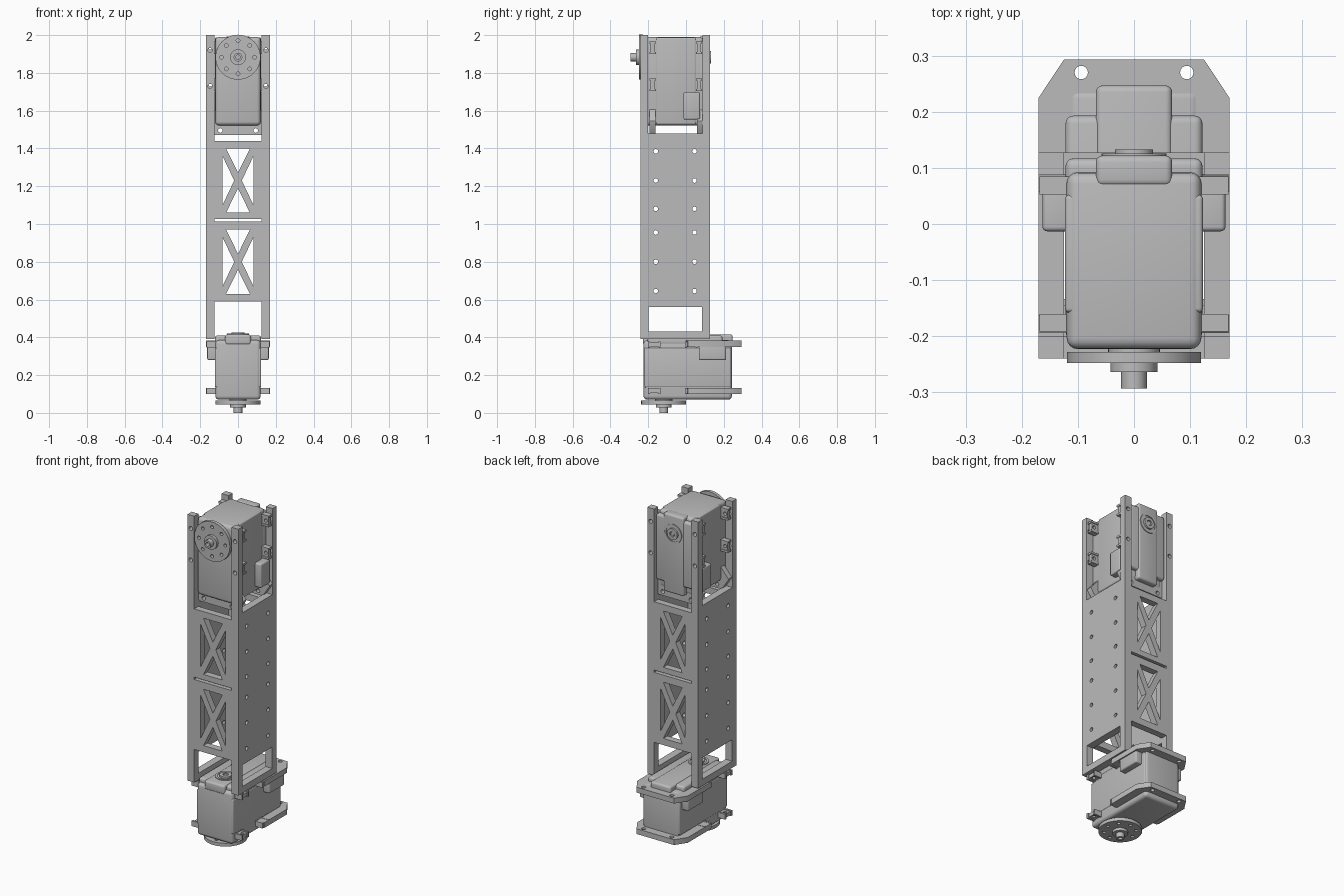
import bpy
import bmesh
from math import cos, sin, pi, radians
from mathutils import Matrix, Vector

if "Cube" in bpy.data.objects:
    bpy.data.objects.remove(bpy.data.objects["Cube"])

GREY = (0.5, 0.5, 0.5, 1)
mat = bpy.data.materials.new("plain grey")
mat.use_nodes = True
mat.diffuse_color = GREY
mat.node_tree.nodes["Principled BSDF"].inputs["Base Color"].default_value = GREY

# Plane orientations for flat plates: (u, v, thickness) to (x, y, z)
FLAT = Matrix.Identity(4)
FRONT = Matrix.Rotation(radians(90), 4, "X")
SIDE = Matrix(((0, 0, 1, 0), (1, 0, 0, 0), (0, 1, 0, 0), (0, 0, 0, 1)))


def finish(name, mesh, matrix):
    mesh.transform(matrix)
    mesh.materials.clear()
    mesh.materials.append(mat)
    ob = bpy.data.objects.new(name, mesh)
    bpy.context.collection.objects.link(ob)
    bpy.ops.object.select_all(action="DESELECT")
    ob.select_set(True)
    bpy.context.view_layer.objects.active = ob
    bpy.ops.object.shade_smooth_by_angle(angle=radians(35))
    return ob


def rect(u0, u1, v0, v1):
    return [(u0, v0), (u1, v0), (u1, v1), (u0, v1)]


def circle(u, v, r, n=16):
    return [(u + r * cos(2 * pi * i / n), v + r * sin(2 * pi * i / n)) for i in range(n)]


def plate(name, loops, thick, matrix, bevel=0.0):
    """Flat plate: first loop is the outline, the others are holes."""
    cu = bpy.data.curves.new(name, "CURVE")
    cu.dimensions = "2D"
    cu.fill_mode = "BOTH"
    cu.extrude = thick / 2
    for loop in loops:
        sp = cu.splines.new("POLY")
        sp.points.add(len(loop) - 1)
        for p, (u, v) in zip(sp.points, loop):
            p.co = (u, v, 0, 1)
        sp.use_cyclic_u = True
    tmp = bpy.data.objects.new("temporary", cu)
    bpy.context.collection.objects.link(tmp)
    bpy.context.view_layer.update()
    dg = bpy.context.evaluated_depsgraph_get()
    mesh = bpy.data.meshes.new_from_object(tmp.evaluated_get(dg))
    bpy.data.objects.remove(tmp)
    bm = bmesh.new()
    bm.from_mesh(mesh)
    bmesh.ops.remove_doubles(bm, verts=bm.verts, dist=1e-5)
    bmesh.ops.recalc_face_normals(bm, faces=bm.faces)
    bm.to_mesh(mesh)
    bm.free()
    return finish(name, mesh, matrix)


def box(name, lo, hi, matrix, bevel=0.0):
    lo, hi = Vector(lo), Vector(hi)
    bm = bmesh.new()
    size = Matrix.Diagonal((*(hi - lo), 1))
    bmesh.ops.create_cube(bm, size=1, matrix=Matrix.Translation((lo + hi) / 2) @ size)
    if bevel:
        bmesh.ops.bevel(bm, geom=bm.edges[:], offset=bevel, segments=4,
                        profile=0.5, affect="EDGES")
    mesh = bpy.data.meshes.new(name)
    bm.to_mesh(mesh)
    bm.free()
    return finish(name, mesh, matrix)


def at(z):
    return Matrix.Translation((0, 0, z))


# Front and back panels with posts, crossed windows and a slit
outline = [(-.17, .39), (-.125, .39), (-.125, .59), (.125, .59), (.125, .39), (.17, .39),
           (.17, 2), (.125, 2), (.125, 1.44), (-.125, 1.44), (-.125, 2), (-.17, 2)]
holes = [rect(-.125, .125, 1.013, 1.027)]
for zc in (.80, 1.23):
    for s in (-1, 1):
        holes.append([(-.063, zc + s * .17), (.063, zc + s * .17), (0, zc + s * .042)])
        holes.append([(s * .083, zc - .132), (s * .083, zc + .132), (s * .02, zc)])
holes += [circle(s * .148, z, .012) for s in (-1, 1) for z in (1.73, 1.92)]
for name, y in (("front_panel", -.22), ("back_panel", .107)):
    plate(name, [outline] + holes, .04, Matrix.Translation((0, y, 0)) @ FRONT)

# Side panels with mounting holes and a lower opening
holes = [rect(-.199, .084, .43, .56)]
holes += [circle(y, z, .012) for y in (-.16, .045)
          for z in (.645, .80, .955, 1.08, 1.23, 1.385)]
for name, s in (("right_panel", -1), ("left_panel", 1)):
    plate(name, [rect(-.2, .087, .39, 1.48)] + holes, .045,
          Matrix.Translation((s * .1475, 0, 0)) @ SIDE)


def servo(prefix, m, flange_start, flange_slope):
    """Gear motor with its output horn pointing down local z."""
    horn = -.118
    box(prefix + "_body", (-.12, -.225, .07), (.12, .243, .385), m, .02)
    box(prefix + "_case_band", (-.123, -.222, .135), (.123, .238, .345), m, .008)

    # Stepped rear cover with rounded lip
    box(prefix + "_cover", (-.122, -.205, .36), (.122, .193, .41), m, .014)
    box(prefix + "_cover_spine", (-.068, -.228, .36), (.068, .247, .415), m, .012)
    ring = [circle(0, horn, .034, 32), circle(0, horn, .016, 24)]
    plate(prefix + "_rear_hub", ring, .016, m @ at(.418))
    plate(prefix + "_rear_ring", [circle(0, horn, .058, 32), circle(0, horn, .046, 32)],
          .006, m @ at(.416))
    plate(prefix + "_rear_screw", [circle(0, horn, .012)], .008, m @ at(.418))

    # End flanges with cut corners and screw holes
    a, b = flange_start, flange_start + flange_slope
    shape = [(-.12, a), (.12, a), (.17, b), (.17, .225), (.125, .293),
             (-.125, .293), (-.17, .225), (-.17, b)]
    screws = [circle(s * .094, .27, .012) for s in (-1, 1)]
    for side, z in (("lower", .115), ("upper", .366)):
        plate(f"{prefix}_{side}_flange", [shape] + screws, .032, m @ at(z))

    # Side lugs and connector boxes on both sides
    for label, s in (("right", -1), ("left", 1)):
        x0, x1 = sorted((s * .11, s * .163))
        for i, y in enumerate((-.168, .028)):
            for z in (.117, .362):
                hole = circle(s * .145, y, .01, 12)
                plate(f"{prefix}_{label}_lug_{i + 1}",
                      [rect(x0, x1, y - .028, y + .028), hole], .022, m @ at(z))
                for e in (-1, 1):
                    box(f"{prefix}_{label}_lug_rib", (min(s * .11, s * .168), y + e * .028 - .006, z - .016),
                        (max(s * .11, s * .168), y + e * .028 + .006, z + .016), m)
        box(f"{prefix}_{label}_connector", (x0, .068, .28), (x1, .212, .367), m, .008)

    # Output horn: neck, drilled disc, hub and hollow tip
    plate(prefix + "_neck", [circle(0, horn, .046, 32)], .016, m @ at(.07))
    drill = [circle(.088 * cos(i * pi / 4), horn + .088 * sin(i * pi / 4), .01, 12)
             for i in range(8)]
    plate(prefix + "_horn_disc", [circle(0, horn, .119, 48)] + drill, .02, m @ at(.055))
    plate(prefix + "_horn_hub", [circle(0, horn, .042, 32)], .017, m @ at(.0375))
    plate(prefix + "_horn_tip", [circle(0, horn, .023, 24), circle(0, horn, .012)],
          .032, m @ at(.016))


# Lower motor lies flat; upper motor stands up with its horn to the front
servo("lower_motor", Matrix.Identity(4), 0.0, .01)
servo("upper_motor", Matrix.Translation((0, -.293, 1.765)) @ Matrix.Rotation(radians(-90), 4, "X"),
      .16, .06)
